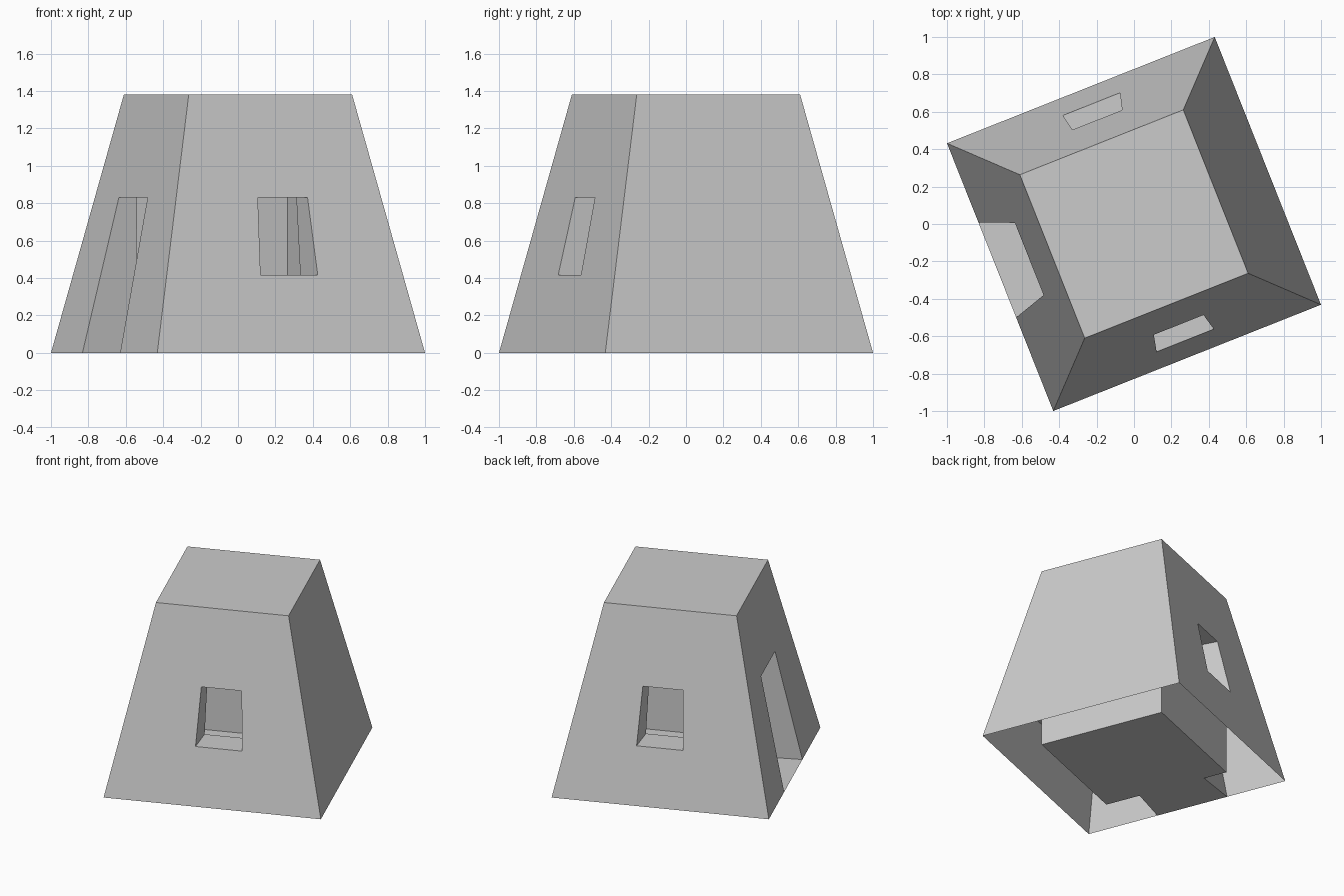
import bpy, bmesh
from math import radians
from mathutils import Matrix, Vector

if "Cube" in bpy.data.objects:
    bpy.data.objects.remove(bpy.data.objects["Cube"])

TURN = radians(21.65)       # whole building is turned on the ground
BASE, TOP, H = 0.77, 0.47, 1.38


def depth(z):
    """Distance of the sloping outer wall from the centre at height z."""
    return BASE + (TOP - BASE) * z / H


def finish(bm, name):
    mesh = bpy.data.meshes.new(name)
    bm.to_mesh(mesh)
    bm.free()
    obj = bpy.data.objects.new(name, mesh)
    obj.rotation_euler.z = TURN
    bpy.context.collection.objects.link(obj)
    return obj


def face(bm, pts):
    bm.faces.new([bm.verts.new(p) for p in pts])


def slab(name, half, z, up):
    bm = bmesh.new()
    pts = [(-half, -half, z), (half, -half, z), (half, half, z), (-half, half, z)]
    face(bm, pts if up else pts[::-1])
    finish(bm, name)


def ring(bm, a, b, skip_bottom=False):
    """Four quads joining two four-point outlines."""
    for i in range(1 if skip_bottom else 0, 4):
        j = (i + 1) % 4
        face(bm, [a[i], a[j], b[j], b[i]])


def wall(bm, degrees, outer=None, inner=None, z0=0, z1=0):
    """Sloping outside, upright inside, and a lined opening.
    outer / inner: left and right edge at the sill, then at the lintel."""
    rot = Matrix.Rotation(radians(degrees), 3, 'Z')

    def outline(us, zs, d):
        pts = [(us[0], zs[0]), (us[1], zs[0]), (us[3], zs[1]), (us[2], zs[1])]
        return [rot @ Vector((u, -d(z), z)) for u, z in pts]

    def room(z):
        return TOP

    out = outline((-BASE, BASE, -TOP, TOP), (0, H), depth)
    ins = outline((-TOP, TOP, -TOP, TOP), (0, H), room)
    if outer is None:
        face(bm, out)
        face(bm, ins)
        return
    hole_out = outline(outer, (z0, z1), depth)
    hole_in = outline(inner, (z0, z1), room)
    ring(bm, out, hole_out, z0 == 0)
    ring(bm, ins, hole_in, z0 == 0)
    ring(bm, hole_out, hole_in)


def flip(us):
    return (-us[1], -us[0], -us[3], -us[2])


# Walls: windows front and back, doorway on the left, blank on the right
win_out = (-0.14, 0.189, -0.12, 0.166)
win_in = (-0.125, 0.172, -0.105, 0.149)
bm = bmesh.new()
wall(bm, 0, win_out, win_in, 0.415, 0.83)
wall(bm, 90)
wall(bm, 180, flip(win_out), flip(win_in), 0.415, 0.83)
wall(bm, -90, (-0.314, 0.232, -0.241, 0.175), (-0.296, 0.21, -0.28, 0.2), 0, 0.83)
bmesh.ops.remove_doubles(bm, verts=bm.verts, dist=1e-4)
bmesh.ops.recalc_face_normals(bm, faces=bm.faces)
finish(bm, "walls")

# Flat roof and room floor
slab("roof", TOP, H, True)
slab("floor", TOP, 0, False)
